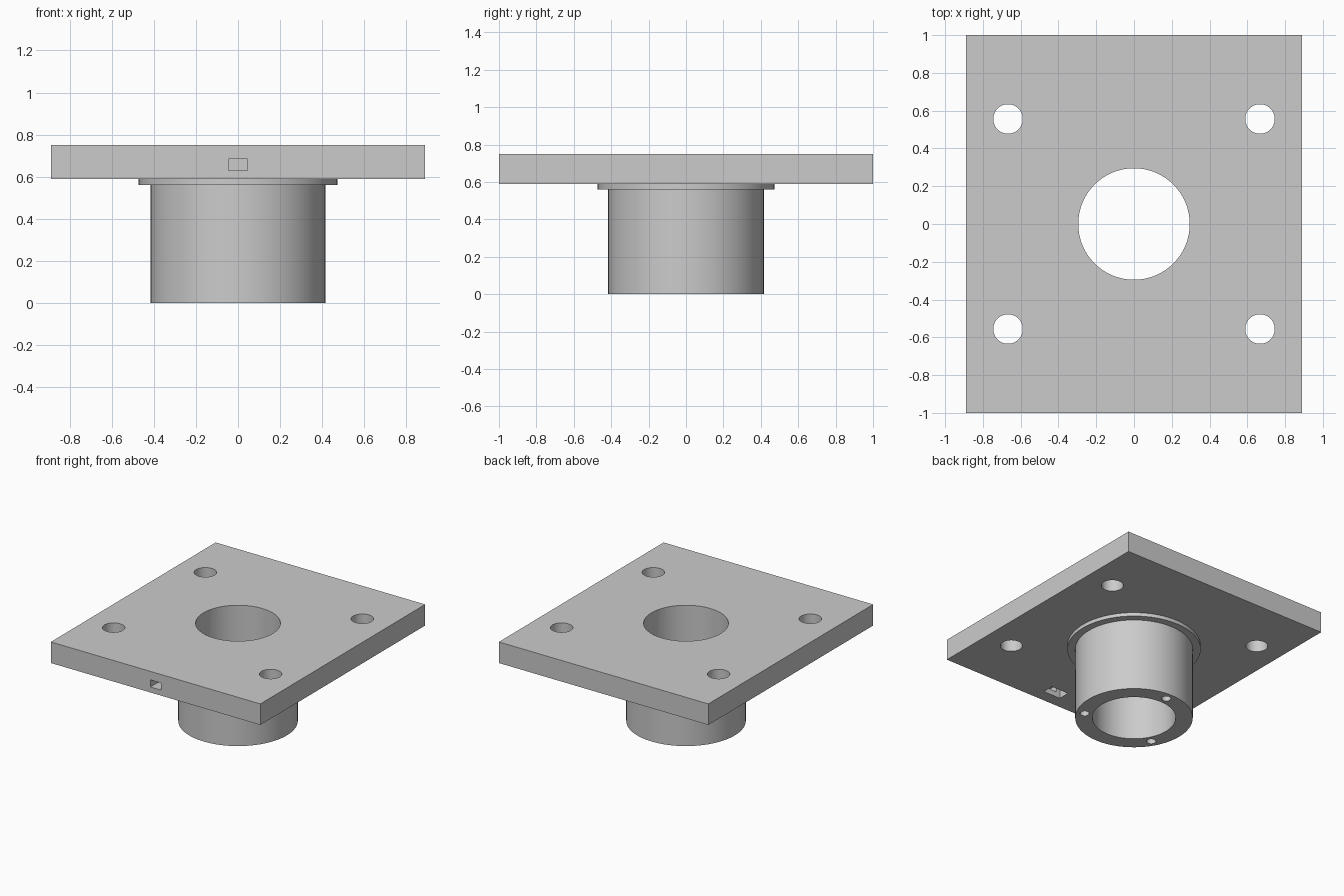
import bpy
import math

cube = bpy.data.objects.get("Cube")
if cube:
    bpy.data.objects.remove(cube, do_unlink=True)

# One plain grey for the whole part
grey = bpy.data.materials.new("plain grey")
grey.use_nodes = True
colour = (0.6, 0.6, 0.6, 1)
grey.diffuse_color = colour
grey.node_tree.nodes["Principled BSDF"].inputs["Base Color"].default_value = colour

PLATE_BOTTOM, PLATE_TOP = 0.588, 0.75
COLLAR_BOTTOM = 0.56


def finish(obj, name):
    obj.name = name
    obj.data.materials.append(grey)
    return obj


def cylinder(name, radius, z0, z1, x=0, y=0, sides=96):
    bpy.ops.mesh.primitive_cylinder_add(vertices=sides, radius=radius, depth=z1 - z0,
                                        location=(x, y, (z0 + z1) / 2))
    return finish(bpy.context.object, name)


def box(name, x0, x1, y0, y1, z0, z1):
    bpy.ops.mesh.primitive_cube_add(size=1, location=((x0 + x1) / 2, (y0 + y1) / 2, (z0 + z1) / 2))
    obj = bpy.context.object
    obj.scale = (x1 - x0, y1 - y0, z1 - z0)
    bpy.ops.object.transform_apply(location=False, rotation=False, scale=True)
    return finish(obj, name)


def cut(target, cutters):
    """Subtract each cutter from the target, then delete it."""
    bpy.ops.object.select_all(action='DESELECT')
    target.select_set(True)
    bpy.context.view_layer.objects.active = target
    for cutter in cutters:
        cutter.hide_render = True
        mod = target.modifiers.new("cut", 'BOOLEAN')
        mod.operation = 'DIFFERENCE'
        mod.solver = 'EXACT'
        mod.object = cutter
        bpy.ops.object.modifier_apply(modifier=mod.name)
        bpy.data.objects.remove(cutter, do_unlink=True)
    bpy.ops.object.shade_smooth_by_angle(angle=math.radians(30))


def bore():
    return cylinder("bore_cutter", 0.295, -0.2, 1)


# Mounting plate with bore, four bolt holes and a front slot meeting a pocket below
plate = box("mounting_plate", -0.89, 0.89, -1, 1, PLATE_BOTTOM, PLATE_TOP)
cutters = [bore()]
for sx in (-1, 1):
    for sy in (-1, 1):
        cutters.append(cylinder("bolt_hole_cutter", 0.078, 0.4, 1, sx * 0.667, sy * 0.556, 48))
cutters.append(box("front_slot_cutter", -0.045, 0.045, -1.1, -0.86, 0.63, 0.685))
cutters.append(box("pocket_cutter", -0.074, 0.074, -0.905, -0.815, 0.5, 0.69))
cut(plate, cutters)

# Thin collar under the plate
collar = cylinder("collar", 0.472, COLLAR_BOTTOM, PLATE_BOTTOM)
cut(collar, [bore()])

# Sleeve with three blind screw holes in its lower rim
sleeve = cylinder("sleeve", 0.416, 0, COLLAR_BOTTOM)
cutters = [bore()]
for i in range(3):
    a = math.radians(90 + 120 * i)
    cutters.append(cylinder("screw_hole_cutter", 0.033, -0.1, 0.3,
                            0.355 * math.cos(a), 0.355 * math.sin(a), 24))
cut(sleeve, cutters)
